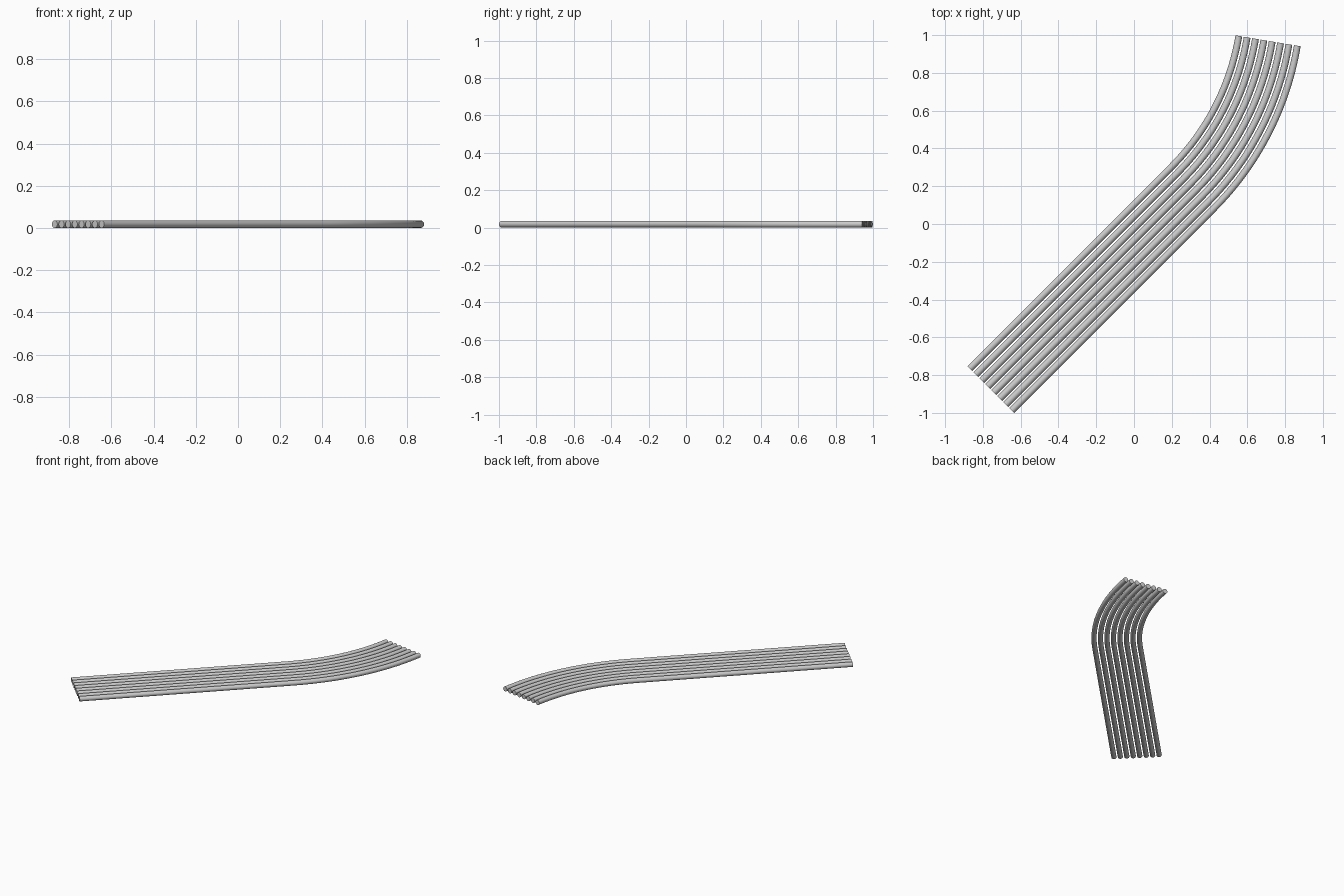
import bpy, bmesh
from math import radians, sin, cos, pi
from mathutils import Vector

if "Cube" in bpy.data.objects:
    bpy.data.objects.remove(bpy.data.objects["Cube"])

COUNT = 8            # parallel tubes
WIDTH = 0.35         # overall width of the bundle
RAD = 0.018          # tube radius
PITCH = (WIDTH - 2 * RAD) / (COUNT - 1)
START = Vector((-0.758, -0.876, RAD))
A, B = radians(45), radians(80.5)   # heading before and after the bend
LENGTH, BEND = 1.508, 1.438         # straight run and bend radius of the centre line
STEPS, SIDES = 20, 20


def centre_line():
    """Points and headings: straight run followed by a left-hand bend."""
    pts = [(START, A)]
    p = START + LENGTH * Vector((cos(A), sin(A), 0))
    for i in range(STEPS + 1):
        h = A + (B - A) * i / STEPS
        pts.append((p + BEND * Vector((sin(h) - sin(A), cos(A) - cos(h), 0)), h))
    return pts


def tube(name, offset):
    """Round bar following the centre line, shifted sideways by offset."""
    bm = bmesh.new()
    rings = []
    for p, h in centre_line():
        side = Vector((sin(h), -cos(h), 0))
        c = p + side * offset
        rings.append([bm.verts.new(c + RAD * (cos(t) * side + sin(t) * Vector((0, 0, 1))))
                      for t in (2 * pi * k / SIDES for k in range(SIDES))])
    for r0, r1 in zip(rings, rings[1:]):
        for k in range(SIDES):
            j = (k + 1) % SIDES
            bm.faces.new((r0[k], r0[j], r1[j], r1[k])).smooth = True
    # flat end caps
    bm.faces.new(rings[0])
    bm.faces.new(rings[-1])
    bmesh.ops.recalc_face_normals(bm, faces=bm.faces)
    for ring in (rings[0], rings[-1]):
        for k in range(SIDES):
            bm.edges.get((ring[k], ring[(k + 1) % SIDES])).smooth = False
    mesh = bpy.data.meshes.new(name)
    bm.to_mesh(mesh)
    bm.free()
    bpy.context.collection.objects.link(bpy.data.objects.new(name, mesh))


# row of parallel tubes
for n in range(COUNT):
    tube(f"tube_{n + 1}", (n - (COUNT - 1) / 2) * PITCH)
